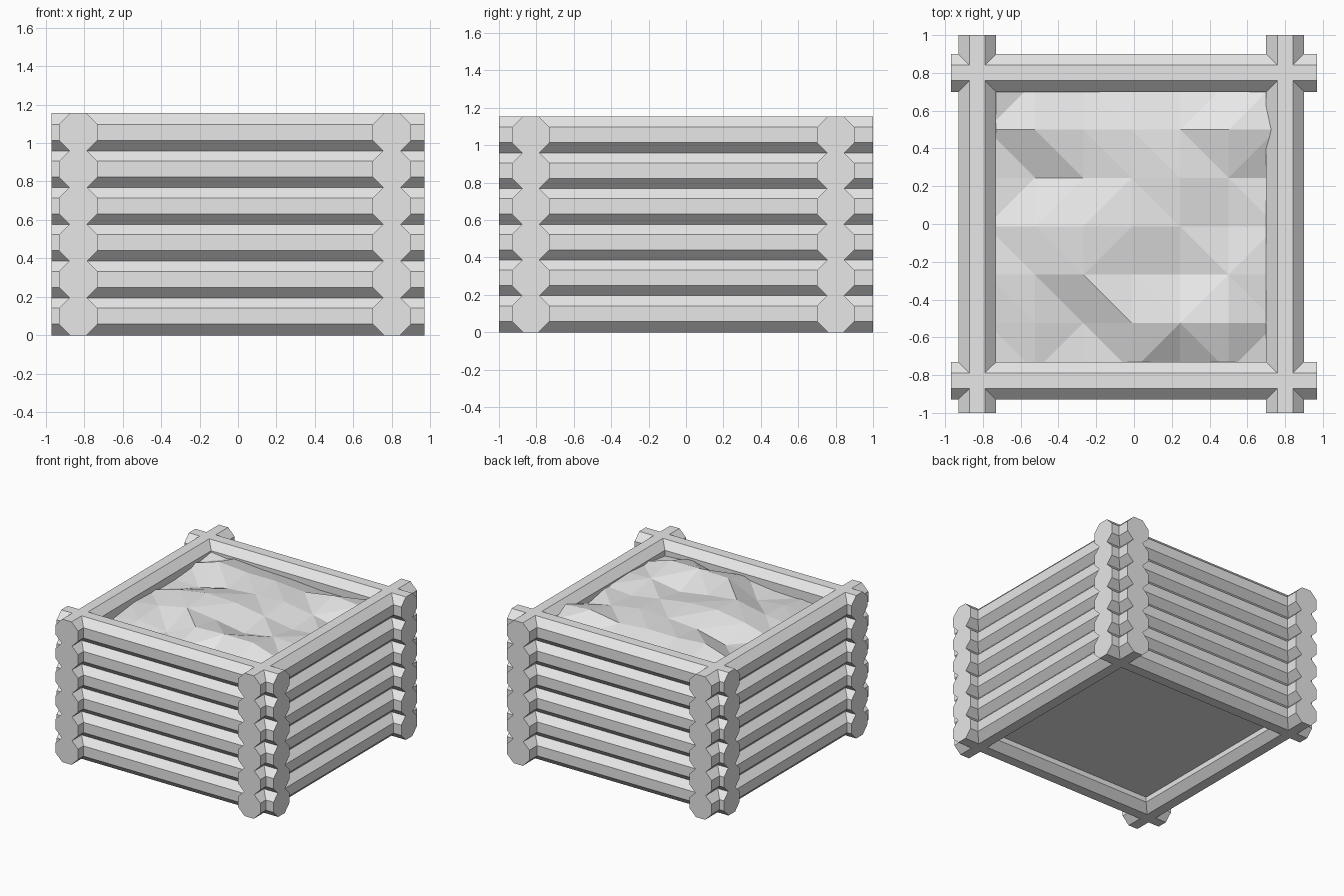
import bpy, bmesh, math

cube = bpy.data.objects.get("Cube")
if cube:
    bpy.data.objects.remove(cube, do_unlink=True)

grey = bpy.data.materials.new("pale_grey")
grey.use_nodes = True
colour = (0.8, 0.8, 0.8, 1)
grey.diffuse_color = colour
grey.node_tree.nodes["Principled BSDF"].inputs["Base Color"].default_value = colour

APOTHEM = 0.1
PITCH = 0.191
WALLS = {"low": -0.83, "high": 0.8}


def add_object(name, bm):
    mesh = bpy.data.meshes.new(name)
    bmesh.ops.recalc_face_normals(bm, faces=bm.faces)
    bm.to_mesh(mesh)
    bm.free()
    mesh.materials.append(grey)
    obj = bpy.data.objects.new(name, mesh)
    bpy.context.collection.objects.link(obj)
    return obj


def add_log(name, length, location, along_x):
    """Eight-sided log lying flat, with flats up, down and to the sides."""
    bm = bmesh.new()
    radius = APOTHEM / math.cos(math.pi / 8)
    bmesh.ops.create_cone(bm, cap_ends=True, segments=8,
                          radius1=radius, radius2=radius, depth=length)
    # Turn the ring until its flats are square to the axes
    first = bm.verts[:][0].co
    step = math.pi / 4
    turn = math.pi / 8 - math.atan2(first.y, first.x) % step
    for v in bm.verts:
        angle = math.atan2(v.co.y, v.co.x) + turn
        side, up, run = radius * math.cos(angle), radius * math.sin(angle), v.co.z
        v.co = (run, side, up) if along_x else (side, run, up)
    obj = add_object(name, bm)
    obj.location = location


# Interlocking log walls
for course in range(6):
    z = APOTHEM + course * PITCH
    for side, offset in WALLS.items():
        wall = {"low": "front", "high": "back"}[side]
        add_log(f"{wall}_log_{course}", 1.94, (0, offset, z), True)
        wall = {"low": "right", "high": "left"}[side]
        add_log(f"{wall}_log_{course}", 2.0, (offset, 0, z), False)

# Rough faceted filling: heights in hundredths above one unit, front row first
bumps = [
    [1, 2, 3, 6, 0, 6, 4],
    [2, 6, 3, 14, 15, 15, 7],
    [5, 8, 13, 10, 6, 10, 9],
    [4, 11, 15, 14, 10, 6, 8],
    [4, 3, 9, 11, 12, 8, 3],
    [6, 14, 12, 12, 10, 14, 12],
    [10, 7, 5, 4, 2, 2, 6],
]
START, CELL, FLOOR = -0.78, 0.256, 0.1
bm = bmesh.new()
grid = [[bm.verts.new((START + c * CELL, START + r * CELL, 1 + h / 100))
         for c, h in enumerate(row)] for r, row in enumerate(bumps)]
for r in range(6):
    for c in range(6):
        bm.faces.new((grid[r][c], grid[r][c + 1], grid[r + 1][c + 1], grid[r + 1][c]))
bmesh.ops.triangulate(bm, faces=bm.faces[:], quad_method='SHORT_EDGE')

# Sides and flat underside of the filling
rim = [e for e in bm.edges if e.is_boundary]
skirt = bmesh.ops.extrude_edge_only(bm, edges=rim)["geom"]
for v in skirt:
    if isinstance(v, bmesh.types.BMVert):
        v.co.z = FLOOR
bmesh.ops.contextual_create(bm, geom=[e for e in bm.edges if e.is_boundary])
add_object("filling", bm)
